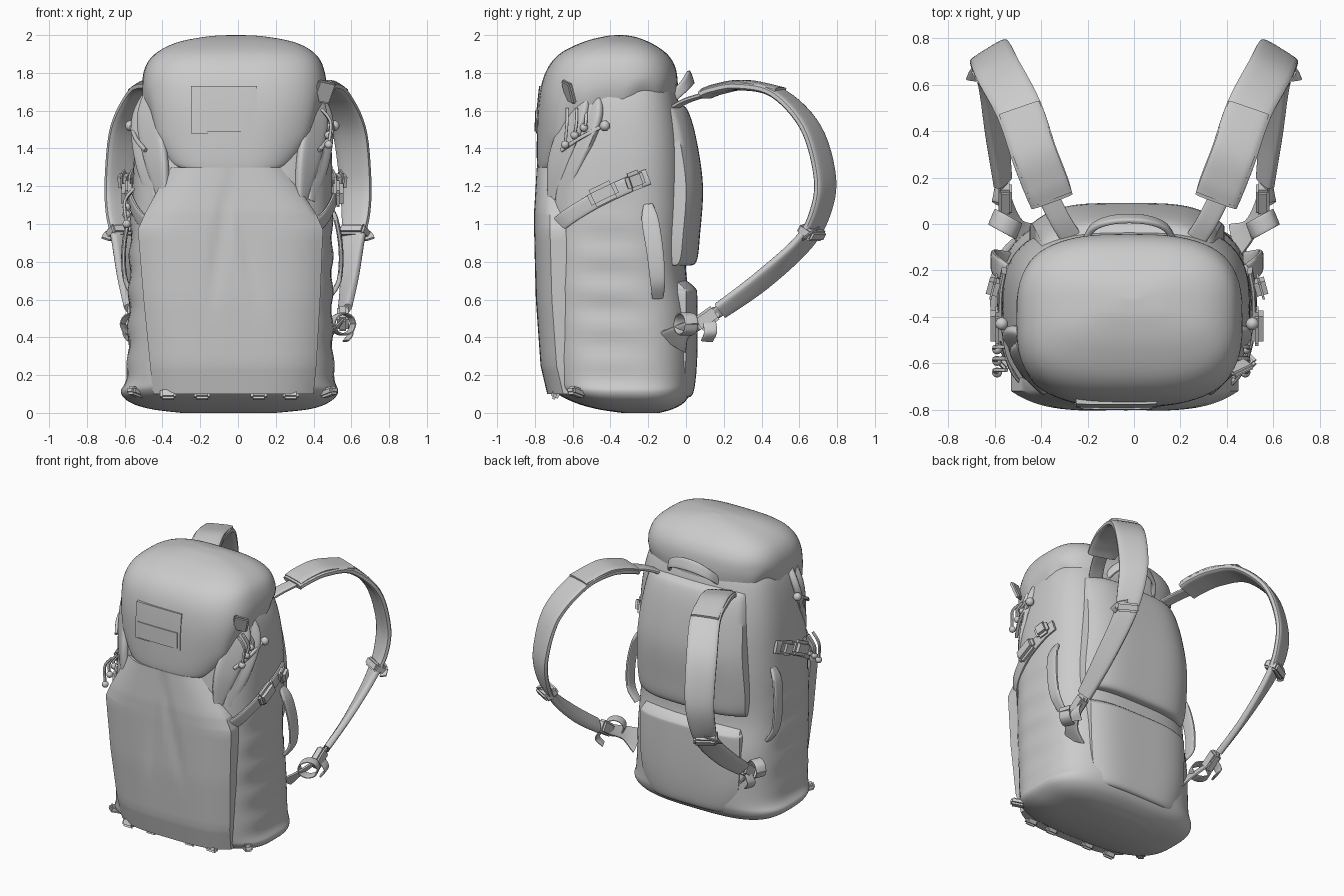
import bpy, bmesh, math
from mathutils import Vector, Euler

if "Cube" in bpy.data.objects:
    bpy.data.objects.remove(bpy.data.objects["Cube"])

CX = -0.03  # the bag itself sits slightly left of the strap centre


def finish(name, bm, angle=40):
    bmesh.ops.recalc_face_normals(bm, faces=bm.faces)
    me = bpy.data.meshes.new(name)
    bm.to_mesh(me)
    bm.free()
    ob = bpy.data.objects.new(name, me)
    bpy.context.collection.objects.link(ob)
    bpy.ops.object.select_all(action='DESELECT')
    ob.select_set(True)
    bpy.context.view_layer.objects.active = ob
    bpy.ops.object.shade_smooth_by_angle(angle=math.radians(angle))
    return ob


def spline(pts, k):
    """Catmull-Rom through tuples of any length."""
    out = []
    for i in range(len(pts) - 1):
        a, b, c, d = pts[max(i - 1, 0)], pts[i], pts[i + 1], pts[min(i + 2, len(pts) - 1)]
        for j in range(k):
            t = j / k
            out.append([q + 0.5 * t * (r - p + t * (2*p - 5*q + 4*r - s + t * (3*(q - r) + s - p)))
                        for p, q, r, s in zip(a, b, c, d)])
    return out + [list(pts[-1])]


def loft(name, rings, angle=40):
    bm = bmesh.new()
    vs = [[bm.verts.new(p) for p in r] for r in rings]
    n = len(rings[0])
    for a, b in zip(vs, vs[1:]):
        for i in range(n):
            bm.faces.new((a[i], a[(i + 1) % n], b[(i + 1) % n], b[i]))
    bm.faces.new(vs[0])
    bm.faces.new(vs[-1])
    return finish(name, bm, angle)


def power(v, n):
    return math.copysign(abs(v) ** (2 / n), v)


def flip(p, axis, side):
    return p if side > 0 else Vector((2 * axis - p[0], p[1], p[2]))


def ribbon(name, pts, w, width, thick, side=1, axis=0.0, k=6):
    """Flat strap; w is one width direction or one per point; width may vary too."""
    ws = w if isinstance(w, list) else [w] * len(pts)
    wd = width if isinstance(width, list) else [width] * len(pts)
    data = spline([tuple(p) + tuple(q) + (r,) for p, q, r in zip(pts, ws, wd)], k)
    rings = []
    for i, d in enumerate(data):
        a, b = data[max(i - 1, 0)], data[min(i + 1, len(data) - 1)]
        t = (Vector(b[:3]) - Vector(a[:3])).normalized()
        u = Vector(d[3:6])
        u = (u - t * u.dot(t)).normalized()
        n = t.cross(u)
        ring = []
        for j in range(16):
            g = math.tau * (j + 0.5) / 16
            p = Vector(d[:3]) + u * power(math.cos(g), 4) * d[6] / 2 + n * power(math.sin(g), 4) * thick / 2
            ring.append(flip(p, axis, side))
        rings.append(ring)
    return loft(name, rings)


def panel(name, rows, depth, bow, detail=None, cols=28):
    """Curved slab from rows (z, x0, x1, y); depth runs away from the outer face."""
    rings = []
    for z, x0, x1, y in rows:
        us = [2 * i / cols - 1 for i in range(cols + 1)]
        xs = [(x0 + x1) / 2 + u * (x1 - x0) / 2 for u in us]
        ys = [y + bow * u ** 4 for u in us]
        front = [(x, q + (detail(x, z) if detail else 0), z) for x, q in zip(xs, ys)]
        rings.append(front + [(x, q + depth, z) for x, q in zip(xs[::-1], ys[::-1])])
    return loft(name, rings, 50)


def box(name, loc, size, rot=(0, 0, 0), side=1, axis=0.0, bevel=0.012):
    bm = bmesh.new()
    bmesh.ops.create_cube(bm, size=1)
    for v in bm.verts:
        v.co = Vector([c * s for c, s in zip(v.co, size)])
    bmesh.ops.bevel(bm, geom=bm.edges[:], offset=min(bevel, min(size) * .45), segments=2, affect='EDGES')
    m = Euler([math.radians(r) for r in rot]).to_matrix()
    for v in bm.verts:
        v.co = flip(m @ v.co + Vector(loc), axis, side)
    return finish(name, bm)


def ball(name, loc, r, side=1, axis=0.0):
    bm = bmesh.new()
    bmesh.ops.create_uvsphere(bm, u_segments=14, v_segments=9, radius=r)
    for v in bm.verts:
        v.co = flip(v.co + Vector(loc), axis, side)
    return finish(name, bm, 60)


def section(x0, x1, y0, y1, n, count=64):
    for i in range(count):
        g = math.tau * i / count
        c, s = power(math.cos(g), n), power(math.sin(g), n)
        yield (x0 + x1) / 2 + c * (x1 - x0) / 2, (y0 + y1) / 2 + s * (y1 - y0) / 2, c, s


# main bag: z, x0, x1, y0, y1 with gathered side pockets low down
body = [(0, -.3, .2, -.34, -.14), (.02, -.46, .38, -.47, -.07), (.055, -.57, .48, -.59, -.01),
        (.11, -.62, .53, -.69, .025), (.2, -.59, .51, -.735, .04), (.5, -.58, .50, -.76, .04),
        (.76, -.575, .50, -.765, .0), (1.1, -.565, .50, -.76, .01), (1.4, -.545, .495, -.735, .0),
        (1.65, -.50, .46, -.70, -.04), (1.82, -.42, .38, -.62, -.10)]
rings = []
for z, x0, x1, y0, y1 in spline(body, 8):
    amp = 0.008 * max(0, min(1, (z - .12) * 6, (1.12 - z) * 6))
    ring = []
    for x, y, c, s in section(x0, x1, y0, y1, 3.0):
        mask = max(0, abs(c) - .75) * 4 * max(0, 1 - abs(y + .42) / .3)
        ring.append((x + math.copysign(amp * mask, c) * math.sin(math.tau * z / .19 + y * 2), y, z))
    rings.append(ring)
loft("main_bag", rings)

# lid: front z, back z, x0, x1, y0, y1 with a rim rising to the back
lid = [(1.29, 1.63, -.38, .31, -.75, -.09), (1.285, 1.63, -.42, .34, -.785, -.055),
       (1.45, 1.70, -.475, .42, -.79, -.045), (1.65, 1.77, -.505, .465, -.78, -.045),
       (1.80, 1.84, -.495, .455, -.745, -.06), (1.90, 1.90, -.44, .41, -.67, -.10),
       (1.965, 1.95, -.33, .31, -.54, -.17), (1.995, 1.985, -.17, .15, -.42, -.25),
       (2.0, 2.0, -.04, .02, -.35, -.32)]
rings = []
for zf, zb, x0, x1, y0, y1 in spline(lid, 6):
    fold = 0.014 * max(0, 1 - abs(zb - 1.70) * 11)
    rings.append([(x + fold * c * math.sin(y * 34), y,
                   zf + (zb - zf) * (y - y0) / (y1 - y0) + fold * abs(c) * math.sin(y * 21))
                  for x, y, c, s in section(x0, x1, y0, y1, 3.0)])
loft("lid", rings)
# patch following the curve of the lid
panel("lid_patch", [(1.48, -.25, .10, -.794), (1.60, -.25, .10, -.792), (1.73, -.25, .10, -.778)], .04, .004)
panel("lid_patch_window", [(1.49, -.23, .08, -.802), (1.60, -.23, .08, -.799)], .04, .004)


# front panel with two pleats fanning out from the top
def pleats(x, z):
    t = max(0, min(1, (1.3 - z) / .8))
    f = math.sin(math.pi * t) * .016
    return sum(f * math.exp(-((x + .04 - k * t) / .03) ** 2) for k in (-.11, .17))


corners = [(.1, -.45, .40, -.735), (.25, -.465, .415, -.77), (.6, -.50, .435, -.795), (.97, -.53, .45, -.805),
           (1.06, -.49, .41, -.805), (1.3, -.36, .25, -.79)]
rows = []
for a, b in zip(corners, corners[1:]):
    rows += [[p + (q - p) * j / 6 for p, q in zip(a, b)] for j in range(6)]
panel("front_panel", rows + [list(corners[-1])], .085, .085, pleats)

# padded back panels
panel("upper_back_pad", spline([(.78, -.43, .37, .0), (.80, -.44, .38, .055), (.95, -.45, .39, .075),
      (1.2, -.44, .38, .09), (1.45, -.42, .36, .055), (1.6, -.40, .34, .01), (1.64, -.38, .32, -.04)], 5), -.1, -.09)
panel("lower_back_pad", spline([(.08, -.34, .28, .0), (.11, -.37, .31, .04), (.3, -.41, .35, .06),
      (.6, -.42, .36, .06), (.66, -.41, .35, .05), (.71, -.39, .33, -.01)], 5), -.1, -.06)

# haul handle
ribbon("haul_handle", [(-.21, -.07, 1.67), (-.17, -.01, 1.73), (-.08, .02, 1.77), (.04, .02, 1.77),
       (.13, -.01, 1.73), (.17, -.07, 1.67)], (0, -.35, 1), [.05, .06, .075, .075, .06, .05], .025)

# shoulder straps
path = [(.355, .10, 1.685), (.38, .17, 1.71), (.43, .30, 1.73), (.495, .49, 1.69), (.585, .66, 1.51),
        (.62, .735, 1.25), (.625, .71, 1.06), (.61, .62, .90), (.59, .40, .70), (.565, .18, .54)]
turn = [(.9, -.4, 0)] * 4 + [(.85, -.45, 0), (.82, -.5, 0), (.8, -.5, .1), (.7, -.45, .3),
                             (.6, -.45, .5), (.5, -.45, .55)]
for s, tag in ((1, "right"), (-1, "left")):
    ribbon(tag + "_shoulder_strap", path, turn,
           [.19, .20, .20, .20, .20, .19, .17, .14, .125, .10], .045, s)
    cover = [(x, y + .01, z + .018) for x, y, z in path[:4]]
    ribbon(tag + "_strap_cover", cover, turn[:4], .185, .03, s)
    ribbon(tag + "_strap_top_webbing", [(.27, -.06, 1.62), (.32, .02, 1.66), (.39, .16, 1.70)],
           (.9, -.4, 0), .09, .025, s)
    ribbon(tag + "_strap_bottom_webbing", [(.57, .22, .57), (.55, .1, .49), (.50, -.02, .43), (.43, -.08, .37)],
           (.4, -.4, .6), [.07, .07, .10, .19], .02, s)
    box(tag + "_strap_slider", (.62, .665, .955), (.15, .10, .06), (-30, 0, -30), s)
    ribbon(tag + "_slider_tail", [(.63, .69, .97), (.68, .66, .95), (.70, .62, .92)], (0, .6, .5), .05, .012, s)
    box(tag + "_ladder_buckle", (.555, .11, .50), (.06, .13, .085), (35, 0, 0), s)
    ring = [(.555 + .055 * math.cos(g), .03 * math.cos(g), .47 + .055 * math.sin(g))
            for g in [math.tau * i / 8 for i in range(9)]]
    ribbon(tag + "_webbing_loop", ring, (-.4, 1, 0), .075, .012, s)
    ribbon(tag + "_webbing_tail", [(.56, .12, .50), (.60, .13, .43), (.57, .11, .38)], (-.2, 1, .2), .07, .012, s)

    # side compression strap, buckles and grab loop, mirrored about the bag
    ribbon(tag + "_compression_strap", [(.40, -.69, .98), (.465, -.62, 1.04), (.51, -.47, 1.13), (.515, -.3, 1.21),
           (.50, -.2, 1.25)], (0, -.4, .9), .085, .022, s, CX)
    box(tag + "_side_buckle", (.53, -.44, 1.16), (.055, .16, .10), (26, 0, 0), s, CX, .02)
    box(tag + "_side_adjuster", (.545, -.27, 1.23), (.05, .10, .10), (20, 0, 15), s, CX, .02)
    ribbon(tag + "_side_grab_loop", [(.48, -.2, 1.10), (.52, -.19, 1.02), (.545, -.165, .86), (.535, -.15, .70),
           (.48, -.15, .61)], (0, 1, .1), [.05, .09, .09, .08, .06], .025, s, CX)

    # gathered shoulder gusset and drawcord beside the lid
    for i in range(2):
        ribbon(f"{tag}_side_fold_{i}", [(.33 + .05 * i, -.70 + .04 * i, 1.12), (.37 + .05 * i, -.67 + .07 * i, 1.33),
               (.41 + .03 * i, -.59 + .08 * i, 1.55), (.40, -.54 + .05 * i, 1.68)],
               (.6, .6, 0), [.06, .15, .16, .10], .05, s, CX)
    ribbon(tag + "_lid_cord", [(.43, -.66, 1.39), (.48, -.57, 1.45), (.505, -.44, 1.52)], (0, 0, 1), .02, .02, s, CX)
    ball(tag + "_lid_cord_end", (.51, -.43, 1.52), .028, s, CX)
    # zip pulls
    z = 1.56 if s > 0 else 1.14
    x = .47 if s > 0 else .52
    for i, (dy, dz) in enumerate(((0, -.14), (.05, -.09), (.10, -.05))):
        ribbon(f"{tag}_zip_cord_{i}", [(x - .03, -.63 + dy, z + .05), (x + .02, -.63 + dy, z - .02),
               (x + .01, -.64 + dy, z + dz)], (0, 1, 0), .016, .016, s, CX)
        ball(f"{tag}_zip_pull_{i}", (x + .01, -.64 + dy, z + dz), .022, s, CX)
    # front base corner tab
    box(tag + "_base_tab", (.48, -.58, .11), (.06, .10, .045), (-15, 0, 45), s, CX)

# square tag on the lid side
box("lid_tag", (.455, -.62, 1.70), (.10, .025, .12), (20, 12, 25), bevel=.008)
# webbing tabs along the front bottom edge
for i, x in enumerate((-.37, -.19, .11, .28)):
    box(f"front_tab_{i}", (x, -.69, .10), (.085, .04, .06), (-25, 0, 0))
